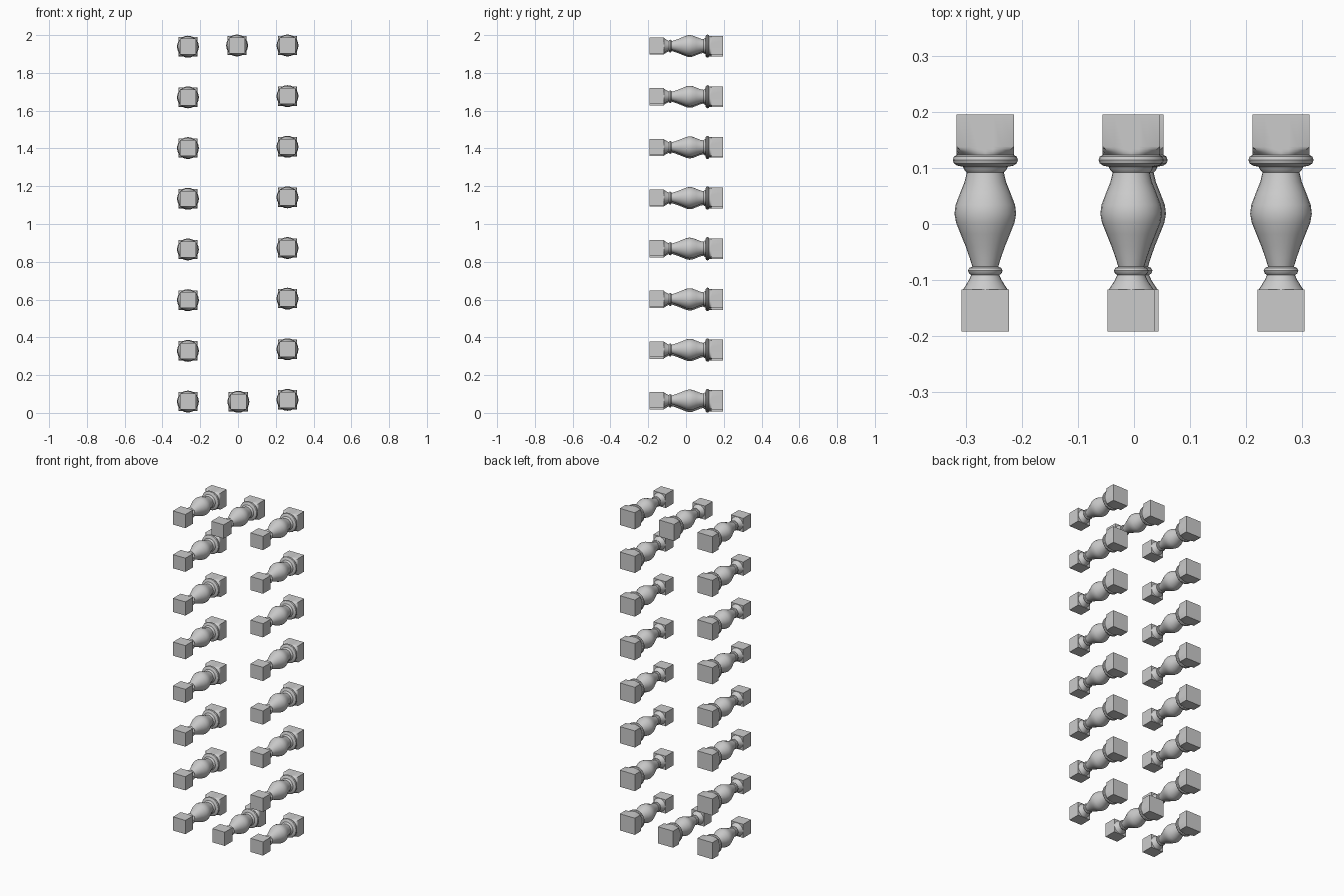
import bpy, bmesh, math

if "Cube" in bpy.data.objects:
    bpy.data.objects.remove(bpy.data.objects["Cube"])

SEG = 24
FRONT, BACK, BIG = 0.042, 0.051, 1.0   # block half widths, BIG = no round limit

# Sections along y: (y, round radius, half width of the square limit)
SECTIONS = [
    # small front block
    (-0.192, BIG, FRONT), (-0.117, BIG, FRONT),
    # flared foot and thin ring
    (-0.117, 0.040, FRONT), (-0.111, 0.036, BIG), (-0.100, 0.029, BIG),
    (-0.091, 0.025, BIG), (-0.088, 0.029, BIG), (-0.083, 0.031, BIG),
    (-0.078, 0.028, BIG), (-0.076, 0.023, BIG),
    # vase-shaped belly
    (-0.060, 0.028, BIG), (-0.040, 0.035, BIG), (-0.018, 0.044, BIG),
    (0.002, 0.052, BIG), (0.018, 0.055, BIG), (0.034, 0.053, BIG),
    (0.055, 0.045, BIG), (0.075, 0.037, BIG), (0.092, 0.033, BIG),
    # collar and thick ring
    (0.096, 0.037, BIG), (0.102, 0.040, BIG), (0.104, 0.050, BIG),
    (0.108, 0.056, BIG), (0.114, 0.058, BIG), (0.120, 0.056, BIG),
    (0.123, 0.051, BIG),
    # large back block with conically trimmed corners
    (0.126, 0.054, BACK), (0.130, 0.060, BACK), (0.134, 0.066, BACK),
    (0.138, BIG, BACK), (0.195, BIG, BACK),
]


def baluster_mesh():
    bm = bmesh.new()
    rings = []
    for y, radius, half in SECTIONS:
        ring = []
        for i in range(SEG):
            a = 2 * math.pi * i / SEG
            c, s = math.cos(a), math.sin(a)
            r = min(radius, half / max(abs(c), abs(s)))
            ring.append(bm.verts.new((r * c, y, r * s)))
        rings.append(ring)
    for a, b in zip(rings, rings[1:]):
        for i in range(SEG):
            j = (i + 1) % SEG
            bm.faces.new((a[i], a[j], b[j], b[i]))
    bm.faces.new(rings[0])
    bm.faces.new(rings[-1])
    bmesh.ops.recalc_face_normals(bm, faces=bm.faces)
    mesh = bpy.data.meshes.new("baluster")
    bm.to_mesh(mesh)
    bm.free()
    return mesh


mesh = baluster_mesh()


def place(name, x, z):
    ob = bpy.data.objects.new(name, mesh)
    ob.location = (x, 0, z)
    bpy.context.collection.objects.link(ob)
    return ob


# Two columns of eight balusters
for i in range(8):
    first = place(f"left_baluster_{i + 1}", -0.265, 0.060 + i * 0.2684)
    place(f"right_baluster_{i + 1}", 0.262, 0.069 + i * 0.268)

# Middle balusters at both ends
place("bottom_middle_baluster", 0.002, 0.059)
place("top_middle_baluster", -0.005, 1.945)

# Smooth shading with sharp block edges (mesh is shared)
bpy.context.view_layer.objects.active = first
first.select_set(True)
bpy.ops.object.shade_smooth_by_angle(angle=math.radians(35))
